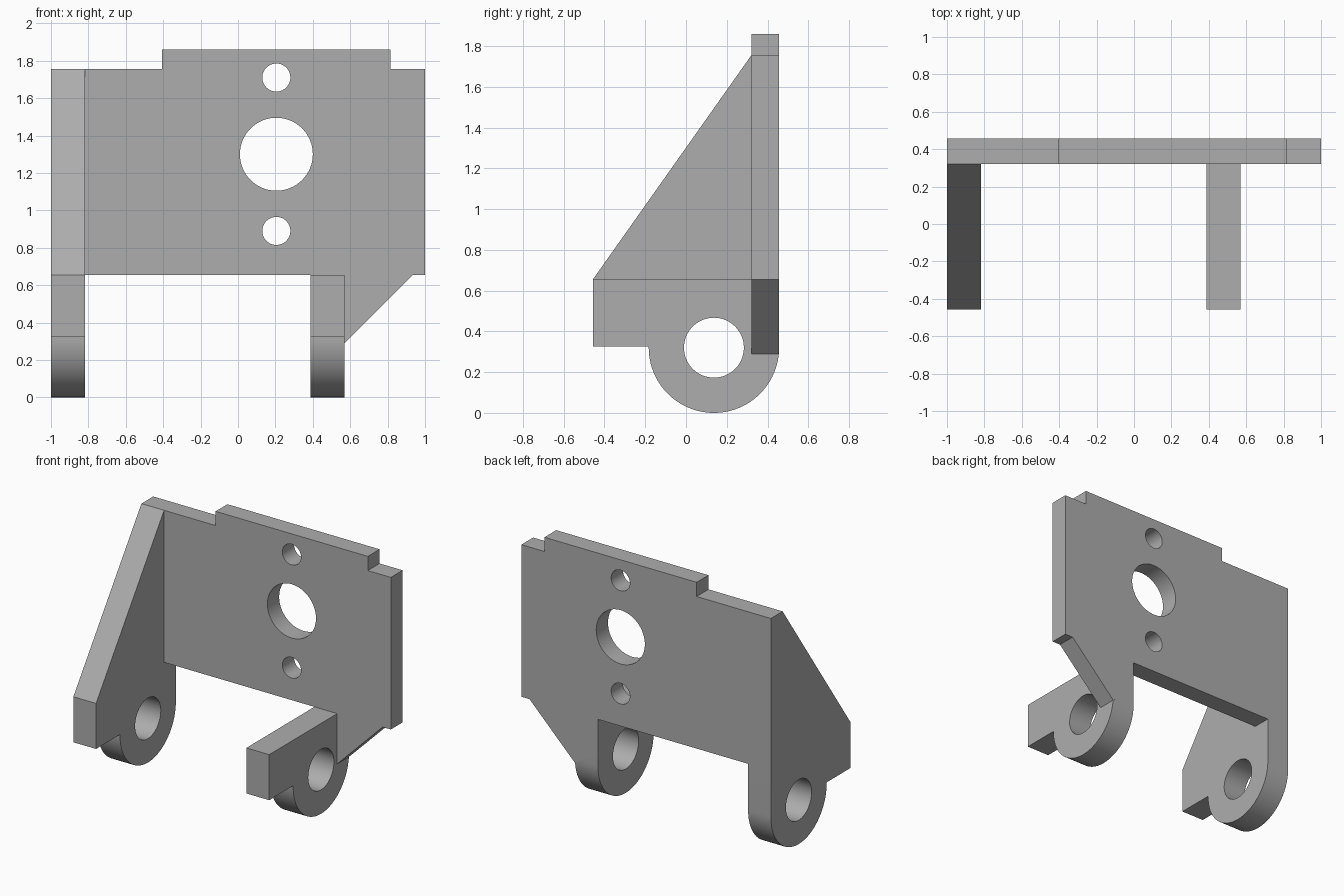
import bpy
import bmesh
import math
from mathutils import Matrix, Vector

cube = bpy.data.objects.get("Cube")
if cube:
    bpy.data.objects.remove(cube, do_unlink=True)

metal = bpy.data.materials.new("plain grey metal")
metal.use_nodes = True
grey = (0.42, 0.42, 0.42, 1)
metal.diffuse_color = grey
metal.node_tree.nodes["Principled BSDF"].inputs["Base Color"].default_value = grey

# Main dimensions
FRONT, BACK = 0.322, 0.457
EDGE = 0.655                      # lower edge of the plate
AXIS_Y, AXIS_Z = 0.137, 0.32      # pivot axis, also the lug radius
RADIUS = 0.32


def add_object(name, bm):
    bmesh.ops.recalc_face_normals(bm, faces=bm.faces)
    mesh = bpy.data.meshes.new(name)
    bm.to_mesh(mesh)
    bm.free()
    obj = bpy.data.objects.new(name, mesh)
    bpy.context.collection.objects.link(obj)
    mesh.materials.append(metal)
    return obj


def prism(name, points, offset):
    """Extrude a closed 3D outline along an offset."""
    bm = bmesh.new()
    face = bm.faces.new([bm.verts.new(p) for p in points])
    result = bmesh.ops.extrude_face_region(bm, geom=[face], use_keep_orig=True)
    verts = [v for v in result["geom"] if isinstance(v, bmesh.types.BMVert)]
    bmesh.ops.translate(bm, verts=verts, vec=Vector(offset))
    return add_object(name, bm)


def cylinder(name, radius, length, centre, axis):
    bm = bmesh.new()
    turn = Matrix.Rotation(math.pi / 2, 4, axis)
    bmesh.ops.create_cone(bm, cap_ends=True, segments=64, radius1=radius,
                          radius2=radius, depth=length,
                          matrix=Matrix.Translation(centre) @ turn)
    obj = add_object(name, bm)
    obj.hide_render = True
    return obj


def combine(target, other, operation):
    mod = target.modifiers.new(operation, 'BOOLEAN')
    mod.operation = operation
    mod.solver = 'EXACT'
    mod.object = other
    bpy.context.view_layer.objects.active = target
    bpy.ops.object.modifier_apply(modifier=mod.name)
    bpy.data.objects.remove(other, do_unlink=True)


def arm(name, x0, x1, top):
    """Side arm: square toe at the front, round pivot lug at the back."""
    steps = 48
    arc = [(AXIS_Y - RADIUS * math.cos(math.pi * i / steps),
            AXIS_Z - RADIUS * math.sin(math.pi * i / steps))
           for i in range(steps + 1)]
    outline = top + [(-BACK, EDGE), (-BACK, 0.325), (arc[0][0], 0.325)] + arc
    return prism(name, [(x0, y, z) for y, z in outline], (x1 - x0, 0, 0))


# Upright plate with a raised tab on top and a sloped gusset below
plate_outline = [(-1, EDGE), (0.387, EDGE), (0.387, 0.4), (0.57, 0.29),
                 (0.935, EDGE), (1, EDGE), (1, 1.757), (0.815, 1.757),
                 (0.815, 1.86), (-0.405, 1.86), (-0.405, 1.757), (-1, 1.757)]
bracket = prism("mounting_bracket", [(x, FRONT, z) for x, z in plate_outline],
                (0, BACK - FRONT, 0))

# Tall triangular cheek on the right, short arm on the left
combine(bracket, arm("cheek", -1, -0.818, [(BACK, 1.757), (FRONT, 1.757)]), 'UNION')
combine(bracket, arm("short_arm", 0.387, 0.57, [(BACK, EDGE)]), 'UNION')

# Pivot bore through both arms
combine(bracket, cylinder("pivot_bore", 0.147, 3, (0, AXIS_Y, AXIS_Z), 'Y'), 'DIFFERENCE')

# Large centre hole with a screw hole above and below
for z, radius in ((1.71, 0.075), (1.3, 0.195), (0.89, 0.075)):
    combine(bracket, cylinder("plate_hole", radius, 1, (0.205, 0.4, z), 'X'), 'DIFFERENCE')

bpy.ops.object.select_all(action='DESELECT')
bracket.select_set(True)
bpy.context.view_layer.objects.active = bracket
bpy.ops.object.shade_smooth_by_angle(angle=math.radians(30))
